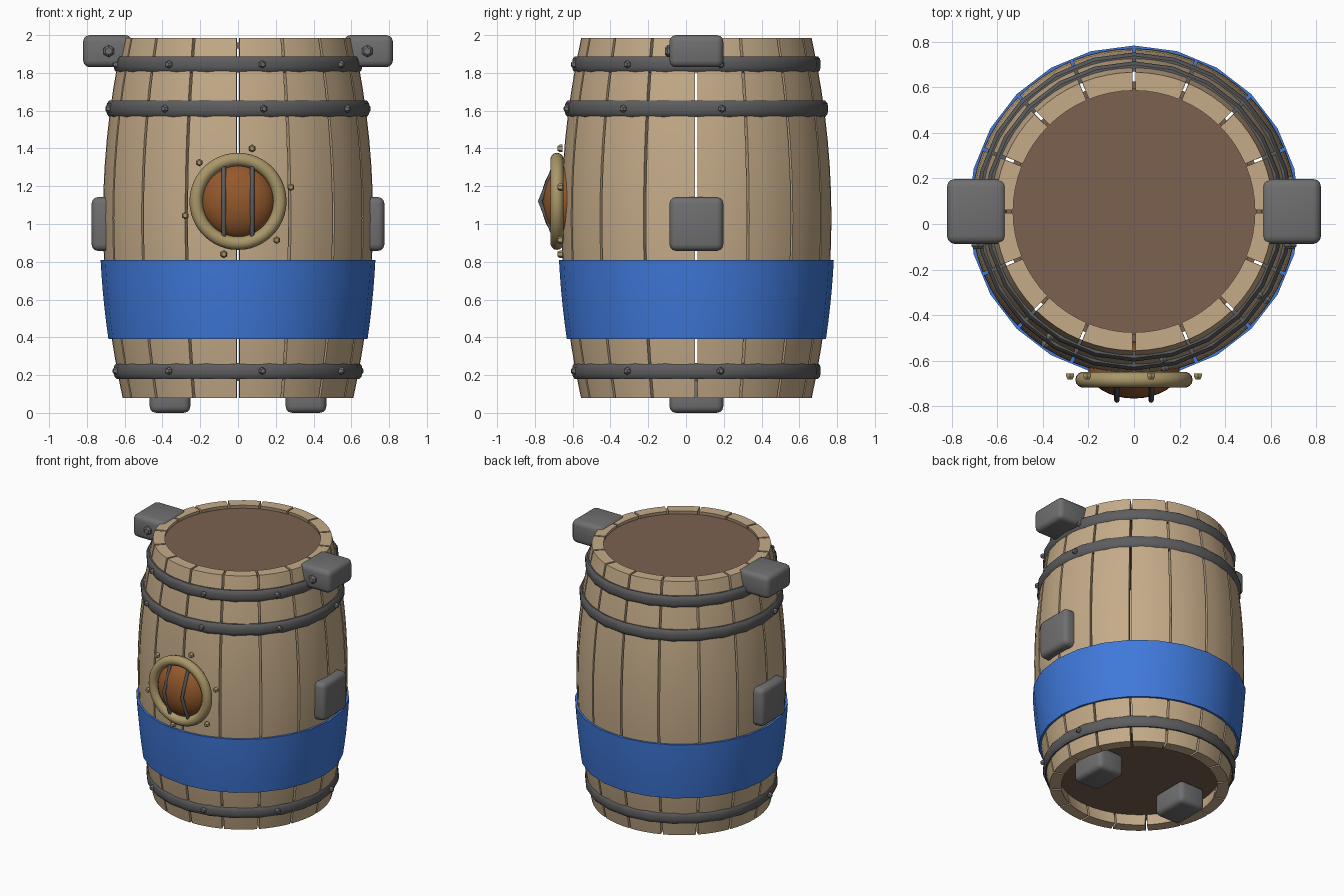
import bpy, bmesh, math
from mathutils import Matrix, Vector

if "Cube" in bpy.data.objects:
    bpy.data.objects.remove(bpy.data.objects["Cube"])

CY = 0.055  # barrel axis offset in y


def mat(name, r, g, b):
    m = bpy.data.materials.new(name)
    m.diffuse_color = (r, g, b, 1)
    m.use_nodes = True
    m.node_tree.nodes["Principled BSDF"].inputs["Base Color"].default_value = m.diffuse_color
    return m


WOOD = mat("wood", 0.56, 0.41, 0.25)
LID = mat("dark_wood", 0.20, 0.12, 0.08)
IRON = mat("iron", 0.11, 0.11, 0.115)
STEEL = mat("steel", 0.16, 0.16, 0.165)
BLUE = mat("blue_paint", 0.05, 0.19, 0.70)
BRASS = mat("brass", 0.40, 0.31, 0.14)
AMBER = mat("amber", 0.30, 0.10, 0.025)


def finish(name, bm, material, angle=35):
    bmesh.ops.recalc_face_normals(bm, faces=bm.faces[:])
    me = bpy.data.meshes.new(name)
    bm.to_mesh(me)
    bm.free()
    ob = bpy.data.objects.new(name, me)
    bpy.context.collection.objects.link(ob)
    me.materials.append(material)
    bpy.ops.object.select_all(action='DESELECT')
    ob.select_set(True)
    bpy.context.view_layer.objects.active = ob
    bpy.ops.object.shade_smooth_by_angle(angle=math.radians(angle))
    return ob


def around(a, r, z):
    # angle a is measured from the front (-y) towards +x
    return Vector((r * math.sin(a), CY - r * math.cos(a), z))


def radius(z):
    return 0.715 - 0.105 * ((z - 1.03) / 0.955) ** 2


def lathe(name, profile, material, segs=24):
    bm = bmesh.new()
    rings = [[bm.verts.new(around(2 * math.pi * i / segs, r, z)) for r, z in profile]
             for i in range(segs)]
    n = len(profile)
    for i in range(segs):
        a, b = rings[i], rings[(i + 1) % segs]
        for j in range(n):
            k = (j + 1) % n
            bm.faces.new((a[j], b[j], b[k], a[k]))
    return finish(name, bm, material)


def block(name, center, size, bevel=0.035):
    bm = bmesh.new()
    bmesh.ops.create_cube(bm, size=1)
    bmesh.ops.scale(bm, vec=size, verts=bm.verts)
    bmesh.ops.bevel(bm, geom=bm.edges[:], offset=bevel, segments=3, profile=0.5, affect='EDGES')
    bmesh.ops.translate(bm, vec=center, verts=bm.verts)
    return finish(name, bm, STEEL, 40)


def disc(name, z, r, depth):
    bm = bmesh.new()
    bmesh.ops.create_cone(bm, cap_ends=True, segments=64, radius1=r, radius2=r, depth=depth,
                          matrix=Matrix.Translation((0, CY, z)))
    return finish(name, bm, LID)


def bolts(name, spots, r, h, material):
    # hexagonal studs with chamfered tops, each spot = (base point, outward direction)
    bm = bmesh.new()
    for p, d in spots:
        rot = Vector(d).to_track_quat('Z', 'Y').to_matrix().to_4x4()
        for z, d1, d2 in ((0.25 * h, r, r), (0.75 * h, r, 0.6 * r)):
            bmesh.ops.create_cone(bm, cap_ends=True, segments=6, radius1=d1, radius2=d2, depth=h / 2,
                                  matrix=Matrix.Translation(p) @ rot @ Matrix.Translation((0, 0, z)))
    return finish(name, bm, material, 20)


# Sixteen bowed staves with narrow gaps
bm = bmesh.new()
ROWS, COLS, Z0, Z1 = 14, 4, 0.08, 1.985
step = math.pi / 8
for s in range(16):
    grid = []
    for i in range(ROWS + 1):
        z = Z0 + (Z1 - Z0) * i / ROWS
        r = radius(z)
        half = step / 2 - 0.007 / r
        angs = [(s + 0.5) * step - half + 2 * half * c / COLS for c in range(COLS + 1)]
        grid.append([bm.verts.new(around(a, r, z)) for a in angs] +
                    [bm.verts.new(around(a, r - 0.08, z)) for a in reversed(angs)])
    n = len(grid[0])
    for lo, hi in zip(grid, grid[1:]):
        for j in range(n):
            k = (j + 1) % n
            bm.faces.new((lo[j], lo[k], hi[k], hi[j]))
    for g in (grid[0], grid[-1]):
        for j in range(COLS):
            bm.faces.new((g[j], g[j + 1], g[n - 2 - j], g[n - 1 - j]))
finish("staves", bm, WOOD)

# Lid and floor
disc("lid", 1.945, 0.54, 0.03)
disc("floor", 0.185, 0.57, 0.03)

# Painted band
zs = [0.39 + 0.42 * i / 5 for i in range(6)]
outer = [(radius(z) + 0.018, z) for z in zs]
inner = [(radius(z) - 0.012, z) for z in reversed(zs)]
lathe("blue_band", outer + inner, BLUE)

# Iron hoops with five studs each
studs = []
for name, z, r in (("lower_hoop", 0.222, 0.658), ("middle_hoop", 1.61, 0.697), ("upper_hoop", 1.845, 0.658)):
    h = 0.043
    lathe(name, [(r - 0.045, z - h), (r - 0.015, z - h), (r - 0.004, z - 0.7 * h), (r, z - 0.3 * h),
                 (r, z + 0.3 * h), (r - 0.004, z + 0.7 * h), (r - 0.015, z + h), (r - 0.045, z + h)], IRON)
    for k in range(-2, 3):
        a = math.radians(11.25 + 45 * k)
        studs.append((around(a, r - 0.008, z), (math.sin(a), -math.cos(a), 0)))
bolts("hoop_studs", studs, 0.02, 0.025, STEEL)

# Shoulder, side and foot blocks on both sides
for side, sx in (("left", -1), ("right", 1)):
    block(side + "_shoulder_block", (sx * 0.69, CY, 1.915), (0.26, 0.285, 0.17))
    block(side + "_side_block", (sx * 0.70, CY, 1.0), (0.15, 0.285, 0.285))
    block(side + "_foot", (sx * 0.36, CY, 0.085), (0.215, 0.285, 0.17))
bolts("shoulder_bolts", [((sx * 0.685, -0.085, 1.915), (0, -1, 0)) for sx in (-1, 1)], 0.032, 0.025, STEEL)

# Porthole: brass ring, domed glass, bent bars, studs
PZ = 1.12
bpy.ops.mesh.primitive_torus_add(major_segments=48, minor_segments=14, major_radius=0.222,
                                 minor_radius=0.035, location=(0, -0.683, PZ), rotation=(math.pi / 2, 0, 0))
ring = bpy.context.object
ring.name = "porthole_ring"
ring.data.materials.append(BRASS)
bpy.ops.object.shade_smooth()

bm = bmesh.new()
bmesh.ops.create_uvsphere(bm, u_segments=32, v_segments=16, radius=1)
bmesh.ops.scale(bm, vec=(0.2, 0.125, 0.2), verts=bm.verts)
bmesh.ops.translate(bm, vec=(0, -0.64, PZ), verts=bm.verts)
finish("porthole_glass", bm, AMBER)

for side, x in (("left", -0.075), ("right", 0.075)):
    cu = bpy.data.curves.new(side + "_bar", 'CURVE')
    cu.dimensions = '3D'
    cu.bevel_depth = 0.012
    cu.bevel_resolution = 2
    cu.use_fill_caps = True
    sp = cu.splines.new('POLY')
    sp.points.add(2)
    for pt, (y, z) in zip(sp.points, ((-0.69, PZ - 0.205), (-0.772, PZ), (-0.69, PZ + 0.205))):
        pt.co = (x, y, z, 1)
    cu.materials.append(IRON)
    bpy.context.collection.objects.link(bpy.data.objects.new(side + "_porthole_bar", cu))

spots = []
for k in range(6):
    a = math.radians(15 + 60 * k)
    spots.append(((0.29 * math.cos(a), -0.655, PZ + 0.29 * math.sin(a)), (0, -1, 0)))
bolts("porthole_studs", spots, 0.02, 0.026, BRASS)
